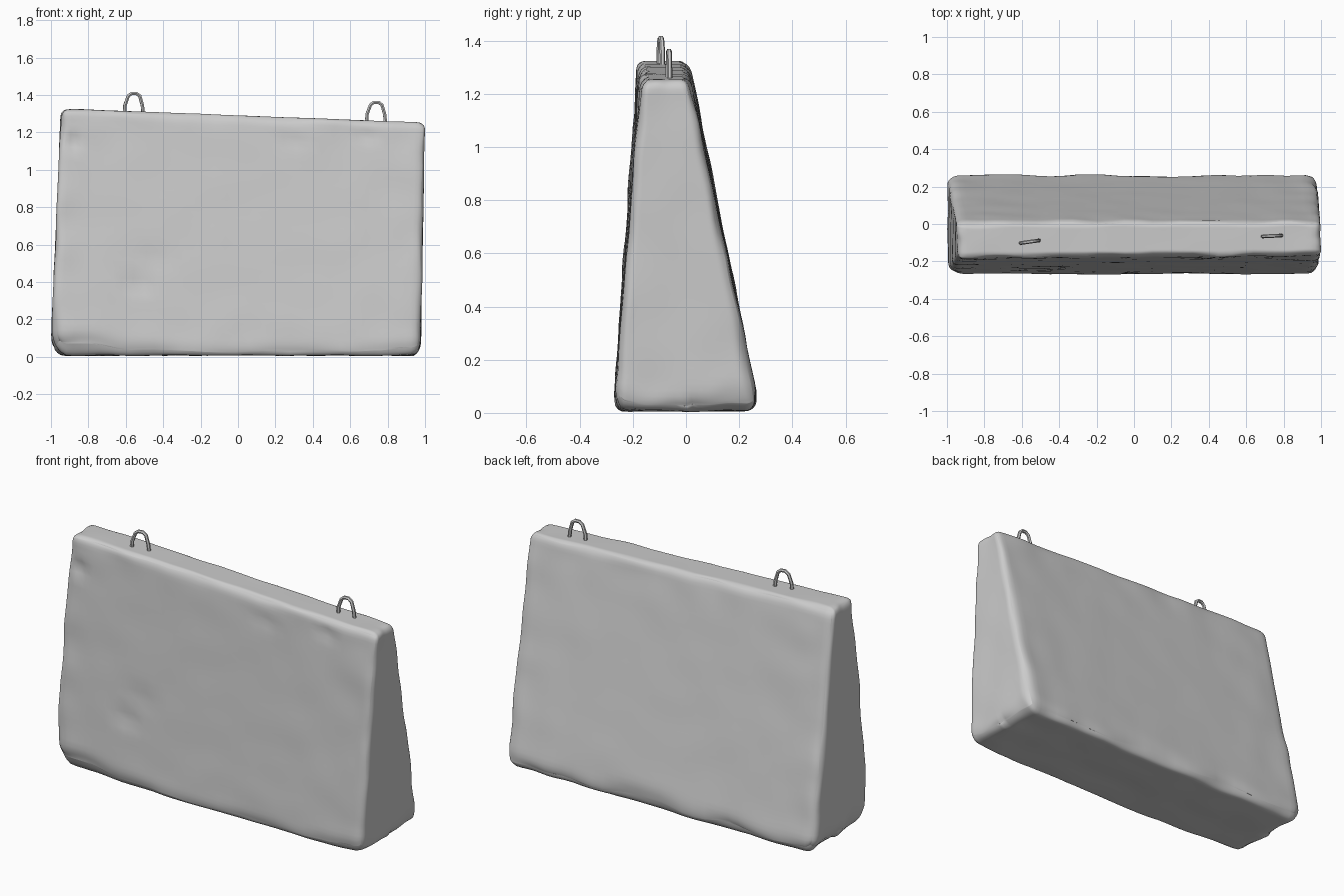
import bpy, bmesh, math
from mathutils import Vector, noise

old = bpy.data.objects.get("Cube")
if old:
    bpy.data.objects.remove(old, do_unlink=True)

concrete = bpy.data.materials.new("concrete grey")
concrete.use_nodes = True
GREY = (0.6, 0.6, 0.6, 1)
concrete.diffuse_color = GREY
concrete.node_tree.nodes["Principled BSDF"].inputs["Base Color"].default_value = GREY


def lerp(a, b, t):
    return a + (b - a) * t


def finish(obj, angle):
    obj.data.materials.clear()
    obj.data.materials.append(concrete)
    bpy.ops.object.select_all(action='DESELECT')
    obj.select_set(True)
    bpy.context.view_layer.objects.active = obj
    bpy.ops.object.shade_smooth_by_angle(angle=math.radians(angle))


def rounded(u, radii):
    """Push a point of the unit cube surface onto a cube with rounded edges."""
    q = Vector([max(0, (abs(c) - 1 + r) / r) for c, r in zip(u, radii)])
    if q.length > 0:
        q.normalize()
    return Vector([math.copysign(1 - r + r * k, c) if abs(c) > 1 - r else c
                   for c, r, k in zip(u, radii, q)])


def slab_point(u):
    """Map a unit cube point onto the worn, tapered slab."""
    h, s = (u.z + 1) / 2, (u.x + 1) / 2
    wave = noise.noise(Vector((u.x * 4, u.y * 1.5, u.z * 3)))
    r = 0.042 + 0.02 * wave
    if u.y > 0:
        r += 0.022 * (1 - h)
    # bigger chip on the lower front corner
    chip = max(0, 1 - (Vector((u.x, u.y * 0.3, u.z)) - Vector((-1, -0.3, -1))).length / 0.7)
    r += 0.06 * chip
    low = 1 + 0.7 * max(0, -u.z) * (1 + wave)
    half_width = lerp(0.275, 0.1, h)
    p = rounded(u, (r, min(0.6, r * 0.8 / half_width), r * low / 0.65))
    h, s = (p.z + 1) / 2, (p.x + 1) / 2
    x = lerp(lerp(-1.003, -0.945, h), lerp(0.975, 1.0, h), s)
    front = lerp(-0.273, lerp(-0.183, -0.168, s), h)
    back = lerp(0.278, 0.013, h)
    y = lerp(front, back, (p.y + 1) / 2)
    z = lerp(0.008, lerp(1.328, 1.252, s), h)
    return Vector((x, y, z))


# Dents: x, z, radius, depth on the front face
DENTS = [(-0.54, 0.39, 0.09, 0.018), (-0.45, 0.52, 0.1, 0.008),
         (-0.88, 1.15, 0.06, 0.018), (0.3, 1.15, 0.06, 0.012), (0.69, 1.18, 0.06, 0.014)]

# Concrete slab
bm = bmesh.new()
bmesh.ops.create_cube(bm, size=2)
bmesh.ops.subdivide_edges(bm, edges=bm.edges[:], cuts=39, use_grid_fill=True)
for v in bm.verts:
    u = Vector([1.5 * c - 0.5 * c ** 3 for c in v.co])
    p = slab_point(u)
    # irregular surface, strongest along the edges and underneath
    edge = sorted(abs(c) for c in u)[1] ** 6
    n = noise.noise_vector(p * 6)
    amount = 0.003 + 0.008 * edge
    p += Vector((n.x, n.y, n.z * 0.6)) * amount
    if u.z < -0.99:
        p.z = max(0.0, p.z + 0.006 * n.x)
    if u.y < -0.9:
        for dx, dz, radius, depth in DENTS:
            d = math.hypot(p.x - dx, p.z - dz) / radius
            p.y += depth * max(0, 1 - d * d) ** 2
    v.co = p
for v in bm.verts:
    v.co.x = max(-1, min(1, v.co.x))
    v.co.z = max(0, v.co.z)
bmesh.ops.recalc_face_normals(bm, faces=bm.faces[:])
mesh = bpy.data.meshes.new("concrete_slab")
bm.to_mesh(mesh)
bm.free()
slab = bpy.data.objects.new("concrete_slab", mesh)
bpy.context.collection.objects.link(slab)
finish(slab, 60)

# Lifting loops
LOOP = [(-0.052, -0.04), (-0.048, 0.035), (-0.03, 0.085), (-0.012, 0.099),
        (0.014, 0.099), (0.032, 0.085), (0.046, 0.035), (0.054, -0.04)]


def lifting_loop(name, x, y, z, yaw):
    curve = bpy.data.curves.new(name, 'CURVE')
    curve.dimensions = '3D'
    curve.bevel_depth = 0.01
    curve.bevel_resolution = 1
    curve.use_fill_caps = True
    spline = curve.splines.new('POLY')
    spline.points.add(len(LOOP) - 1)
    for point, (px, pz) in zip(spline.points, LOOP):
        point.co = (px, 0, pz, 1)
    obj = bpy.data.objects.new(name, curve)
    obj.location = (x, y, z)
    obj.rotation_euler.z = yaw
    bpy.context.collection.objects.link(obj)
    bpy.ops.object.select_all(action='DESELECT')
    obj.select_set(True)
    bpy.context.view_layer.objects.active = obj
    bpy.ops.object.convert(target='MESH')
    finish(bpy.context.object, 50)


lifting_loop("right_lifting_loop", -0.557, -0.095, 1.31, 0.14)
lifting_loop("left_lifting_loop", 0.738, -0.064, 1.262, 0.05)
